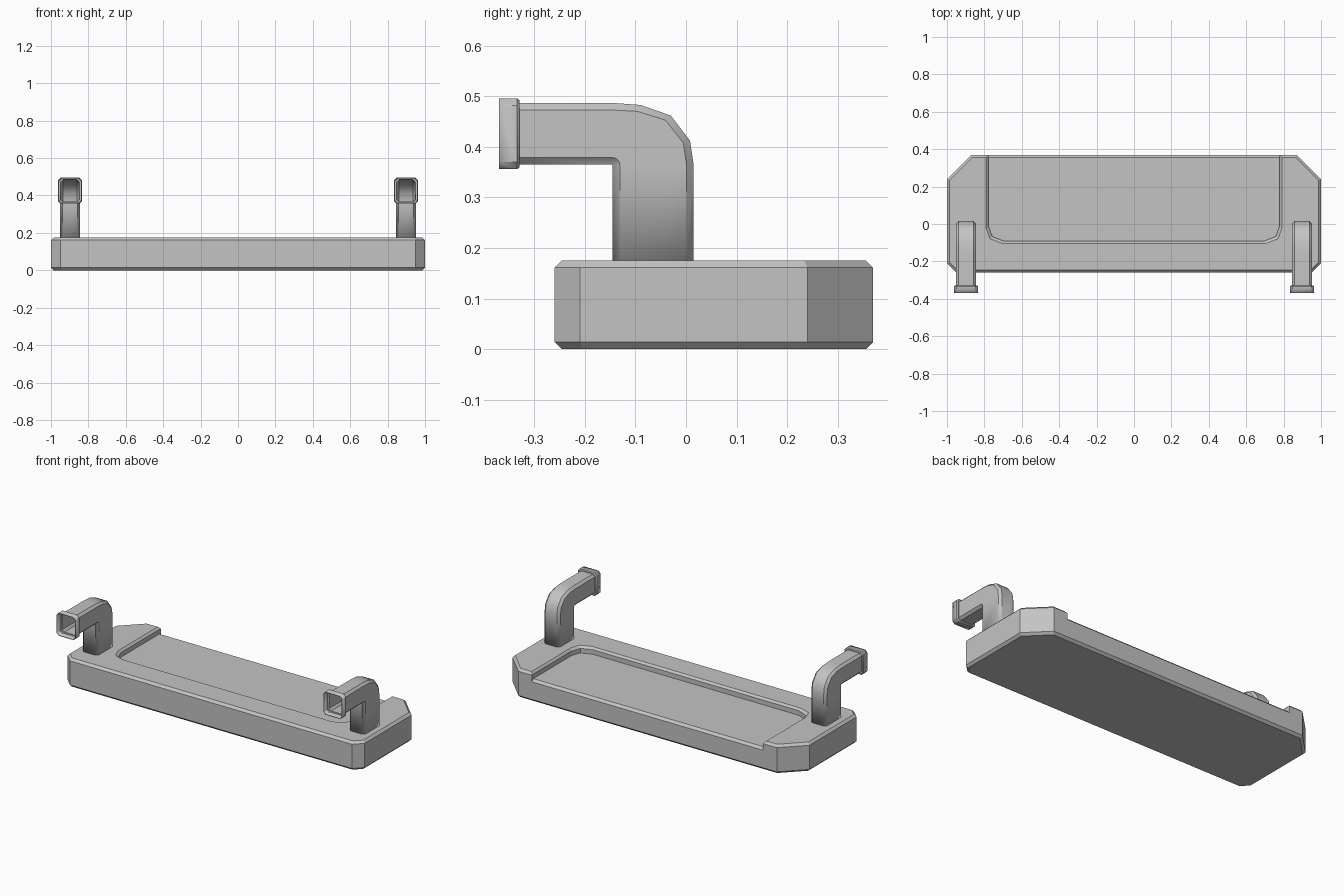
import bpy, bmesh
from mathutils import Vector

cube = bpy.data.objects.get("Cube")
if cube:
    bpy.data.objects.remove(cube, do_unlink=True)

grey = bpy.data.materials.new("plain_grey")
grey.use_nodes = True
COLOUR = (0.55, 0.55, 0.55, 1)
grey.diffuse_color = COLOUR
grey.node_tree.nodes["Principled BSDF"].inputs["Base Color"].default_value = COLOUR


def loft(name, rings, capped=True):
    """Skin a list of equal-length closed rings."""
    bm = bmesh.new()
    loops = [[bm.verts.new(p) for p in ring] for ring in rings]
    n = len(loops[0])
    for a, b in zip(loops, loops[1:]):
        for i in range(n):
            j = (i + 1) % n
            bm.faces.new((a[i], a[j], b[j], b[i]))
    if capped:
        bm.faces.new(loops[0][::-1])
        bm.faces.new(loops[-1])
    bmesh.ops.remove_doubles(bm, verts=bm.verts, dist=0.0002)
    bmesh.ops.recalc_face_normals(bm, faces=bm.faces)
    mesh = bpy.data.meshes.new(name)
    bm.to_mesh(mesh)
    bm.free()
    mesh.materials.append(grey)
    obj = bpy.data.objects.new(name, mesh)
    bpy.context.collection.objects.link(obj)
    return obj


def activate(obj):
    bpy.ops.object.select_all(action='DESELECT')
    obj.select_set(True)
    bpy.context.view_layer.objects.active = obj


def both_sides(half):
    return half + [(-x, y) for x, y in reversed(half)]


# Base slab with clipped corners and chamfered rims
def base_ring(z, inset):
    k = inset * 0.586
    front, back = 0.05 - k, 0.13 - k
    x, y0, y1 = 1 - inset, -0.26 + inset, 0.37 - inset
    half = [(x - front, y0), (x, y0 + front), (x, y1 - back), (x - back, y1)]
    return [(px, py, z) for px, py in both_sides(half)]


EDGE, TOP, FLOOR = 0.014, 0.175, 0.135
base = loft("base", [base_ring(0, EDGE), base_ring(EDGE, 0),
                     base_ring(TOP - EDGE, 0), base_ring(TOP, EDGE)])


# Shallow tray recess, open at the back, with a chamfered lip
def tray_ring(z, grow):
    x, y = 0.778 + grow, -0.092 - grow
    half = [(x - 0.085, y), (x - 0.02, y + 0.025), (x, y + 0.08), (x, 0.5)]
    return [(px, py, z) for px, py in both_sides(half)]


tray = loft("tray_cutter", [tray_ring(FLOOR, 0), tray_ring(TOP - 0.012, 0),
                            tray_ring(TOP, 0.012), tray_ring(TOP + 0.05, 0.012)])
wedge = [(0.346, FLOOR + 0.01), (0.386, FLOOR - 0.03), (0.386, FLOOR + 0.01)]
lip = loft("tray_edge_cutter", [[(x, y, z) for y, z in wedge] for x in (-0.778, 0.778)])
activate(base)
for cutter in (tray, lip):
    cutter.hide_render = True
    mod = base.modifiers.new("cut", 'BOOLEAN')
    mod.operation, mod.solver, mod.object = 'DIFFERENCE', 'EXACT', cutter
    bpy.ops.object.modifier_apply(modifier=mod.name)
    bpy.data.objects.remove(cutter, do_unlink=True)


# Hollow bent arms ending in flared mouths
def section(cx, inner, outer, w, c):
    a, b = Vector(inner), Vector(outer)
    length = (b - a).length
    d = (b - a) / length
    half = [(w - c, 0), (w, c), (w, length - c), (w - c, length)]
    return [(cx + x, *(a + d * t)) for x, t in both_sides(half)]


INNER = (-0.145, 0.365)
bend = [(0.015, 0.365), (0.008, 0.412), (-0.03, 0.462), (-0.09, 0.483), (-0.145, 0.487)]
for side, x in (("left", 0.898), ("right", -0.898)):
    spine = [((-0.145, 0.168), (0.015, 0.168))]
    spine += [(INNER, p) for p in bend]
    spine.append(((-0.329, 0.365), (-0.329, 0.487)))
    rings = [section(x, a, b, 0.053, 0.014) for a, b in spine]
    for y, grow in ((-0.329, 0.005), (-0.334, 0.009), (-0.37, 0.009)):
        rings.append(section(x, (y, 0.365 - grow), (y, 0.487 + grow),
                             0.055 + grow, 0.014))
    arm = loft(side + "_arm", rings, capped=False)
    activate(arm)
    bpy.ops.object.shade_smooth_by_angle(angle=0.6)
    wall = arm.modifiers.new("wall", 'SOLIDIFY')
    wall.thickness, wall.offset = 0.005, -1
